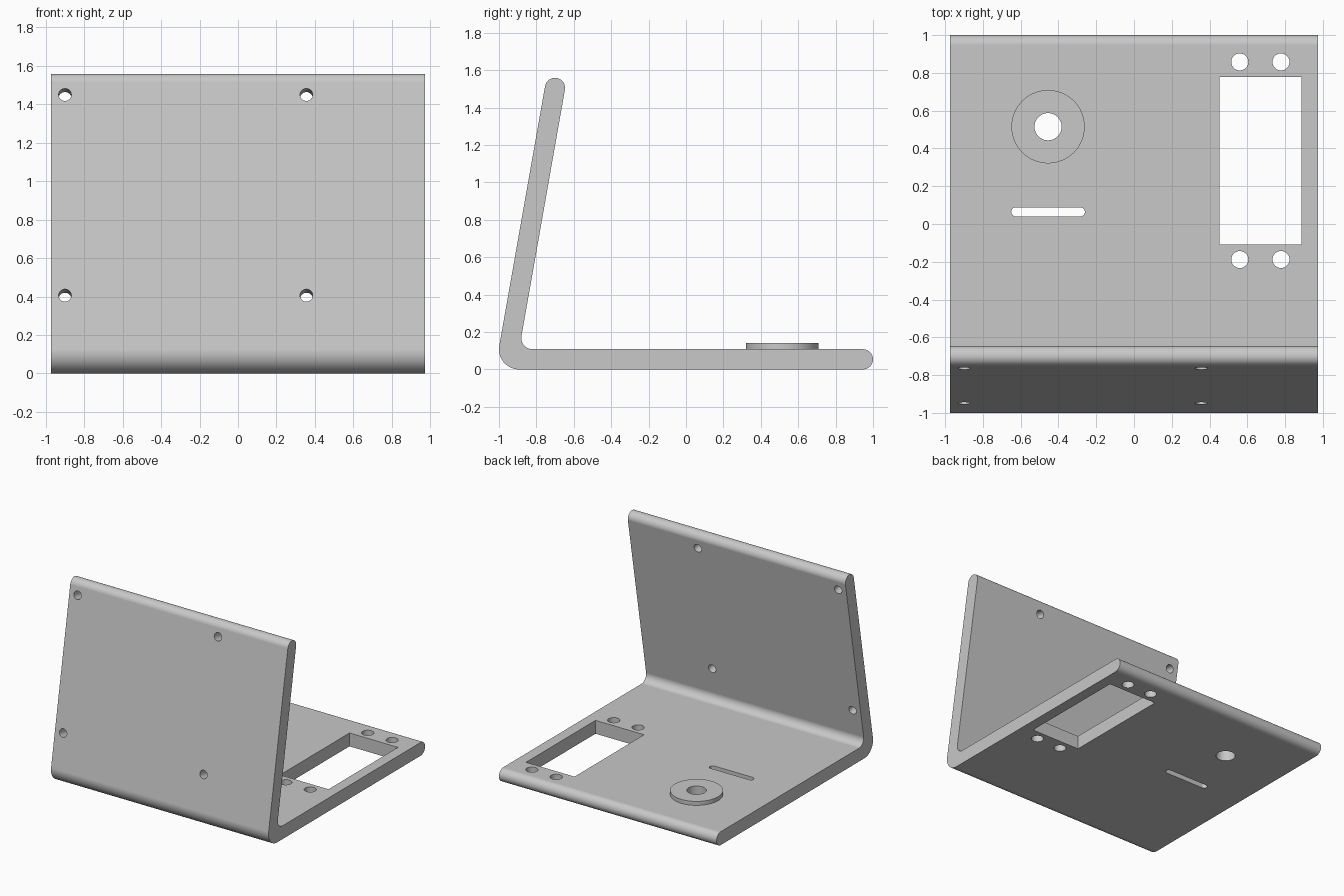
import bpy, bmesh
from math import radians, sin, cos, pi
from mathutils import Matrix, Vector

cube = bpy.data.objects.get("Cube")
if cube:
    bpy.data.objects.remove(cube)

HALF_W = 0.973          # half width
T = 0.108               # sheet thickness
R_OUT, R_IN = T, 0.06   # bend radii
LEAN = radians(10)
TOP_Z = 1.505           # centre of the rounded top edge
normal = Vector((0, -cos(LEAN), sin(LEAN)))     # outward normal of the upright

grey = bpy.data.materials.new("plain grey")
grey.use_nodes = True
colour = (0.58, 0.58, 0.58, 1)
grey.diffuse_color = colour
grey.node_tree.nodes["Principled BSDF"].inputs["Base Color"].default_value = colour


def arc(cy, cz, r, start, end, steps):
    angles = [radians(start + (end - start) * i / steps) for i in range(steps + 1)]
    return [(cy + r * cos(a), cz + r * sin(a)) for a in angles]


def make_object(name, bm):
    bmesh.ops.recalc_face_normals(bm, faces=bm.faces)
    mesh = bpy.data.meshes.new(name)
    bm.to_mesh(mesh)
    bm.free()
    mesh.materials.append(grey)
    obj = bpy.data.objects.new(name, mesh)
    bpy.context.collection.objects.link(obj)
    return obj


def prism(name, points, direction):
    """Extrude a closed outline of 3D points along a direction."""
    bm = bmesh.new()
    face = bm.faces.new([bm.verts.new(p) for p in points])
    ext = bmesh.ops.extrude_face_region(bm, geom=[face])
    moved = [v for v in ext["geom"] if isinstance(v, bmesh.types.BMVert)]
    bmesh.ops.translate(bm, verts=moved, vec=direction)
    return make_object(name, bm)


def cylinder(name, centre, radius, depth, axis=Vector((0, 0, 1)), sides=48):
    bm = bmesh.new()
    turn = axis.to_track_quat("Z", "Y").to_matrix().to_4x4()
    bmesh.ops.create_cone(bm, cap_ends=True, segments=sides, radius1=radius,
                          radius2=radius, depth=depth,
                          matrix=Matrix.Translation(centre) @ turn)
    return make_object(name, bm)


def activate(obj):
    bpy.ops.object.select_all(action="DESELECT")
    obj.select_set(True)
    bpy.context.view_layer.objects.active = obj


def cut(target, cutter):
    cutter.hide_render = True
    activate(target)
    mod = target.modifiers.new("cut", "BOOLEAN")
    mod.operation = "DIFFERENCE"
    mod.solver = "EXACT"
    mod.object = cutter
    bpy.ops.object.modifier_apply(modifier=mod.name)


# Bent sheet: base, bend and leaning upright in one side profile
out_y = -1 + R_OUT
plane = -out_y * cos(LEAN) + R_OUT * sin(LEAN) + R_OUT   # offset of the outer face


def upright_y(offset, z):
    return (z * sin(LEAN) - offset) / cos(LEAN)


in_z = T + R_IN
in_y = upright_y(plane - T - R_IN, in_z)
profile = (arc(1 - T / 2, T / 2, T / 2, 90, -90, 20)
           + arc(out_y, R_OUT, R_OUT, 270, 170, 16)
           + arc(upright_y(plane - T / 2, TOP_Z), TOP_Z, T / 2, 170, -10, 20)
           + arc(in_y, in_z, R_IN, 170, 270, 16))
stand = prism("bent_stand", [(-HALF_W, y, z) for y, z in profile],
              (2 * HALF_W, 0, 0))

# Raised ring on the base
BOSS_X, BOSS_Y = -0.455, 0.515
ring = cylinder("raised_ring", (BOSS_X, BOSS_Y, T + 0.016), 0.194, 0.032, sides=64)
cutters = [cylinder("ring_hole", (BOSS_X, BOSS_Y, T / 2), 0.072, 0.5)]
cut(ring, cutters[0])

# Rectangular window with two round holes at each end
WIN_X, WIN_Y, WIN_W, WIN_L = 0.669, 0.335, 0.217, 0.444
corners = [(-1, -1), (1, -1), (1, 1), (-1, 1)]
cutters.append(prism("window_cutter",
                     [(WIN_X + sx * WIN_W, WIN_Y + sy * WIN_L, -0.1) for sx, sy in corners],
                     (0, 0, 0.4)))
for sx, sy in corners:
    cutters.append(cylinder("base_hole", (WIN_X + sx * 0.109, WIN_Y + sy * 0.523, T / 2),
                            0.045, 0.4))

# Thin slot with round ends
slot = (arc(BOSS_X + 0.171, 0.064, 0.024, -90, 90, 12)
        + arc(BOSS_X - 0.171, 0.064, 0.024, 90, 270, 12))
cutters.append(prism("slot_cutter", [(x, y, -0.1) for x, y in slot], (0, 0, 0.4)))

# Four mounting holes square to the upright
for x in (-0.9, 0.356):
    for z in (0.406, 1.45):
        cutters.append(cylinder("upright_hole", (x, upright_y(plane, z), z),
                                0.033, 0.3, normal, 32))

for cutter in cutters:
    cut(stand, cutter)
for cutter in cutters:
    bpy.data.objects.remove(cutter)

# Smooth the rounded edges and keep flat faces flat
for obj in (stand, ring):
    activate(obj)
    bpy.ops.object.shade_smooth_by_angle(angle=radians(30))
    weighted = obj.modifiers.new("weighted normals", "WEIGHTED_NORMAL")
    weighted.keep_sharp = True
